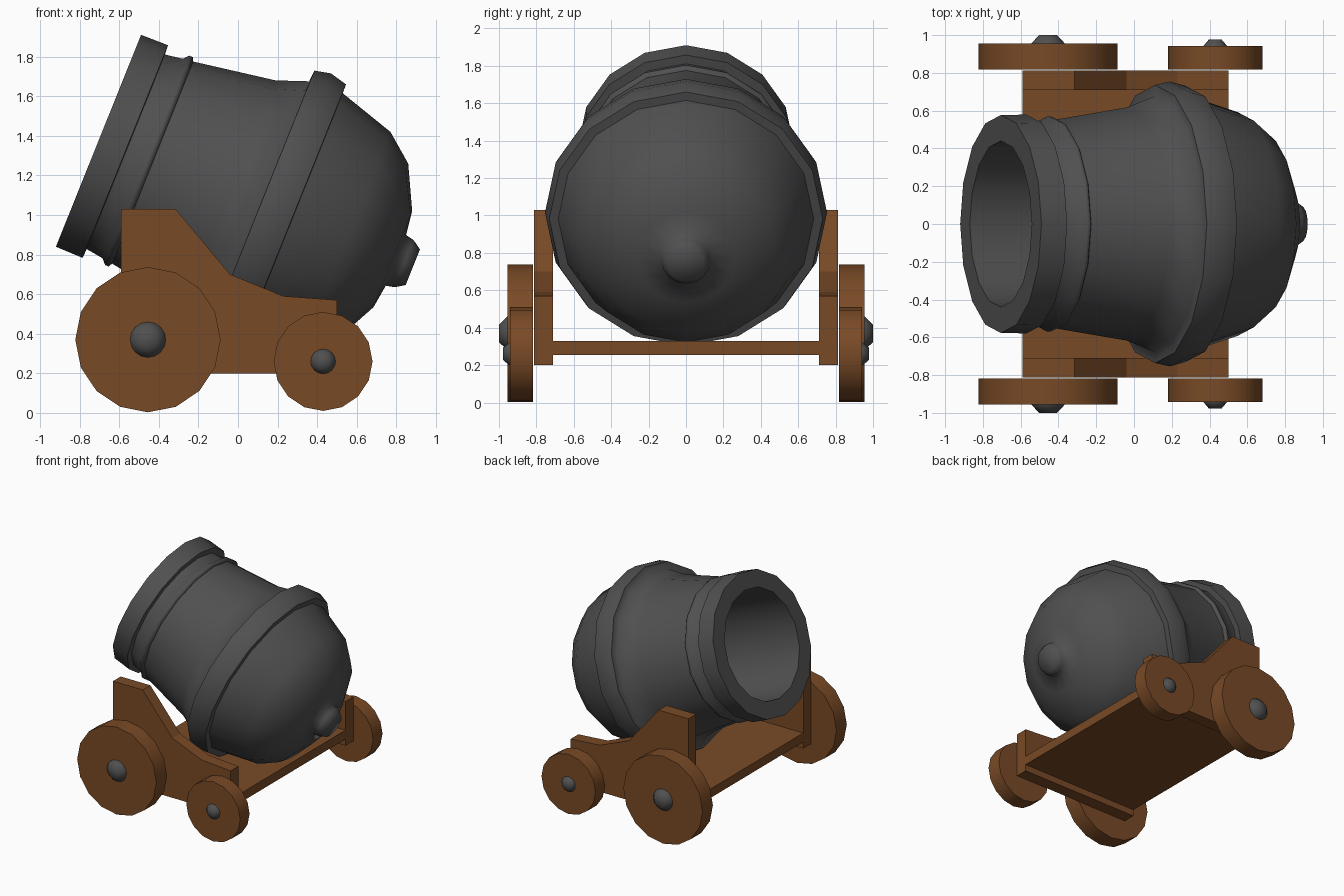
import bpy
import bmesh
from math import sin, cos, pi, radians

cube = bpy.data.objects.get("Cube")
if cube:
    bpy.data.objects.remove(cube, do_unlink=True)


def material(name, rgb):
    mat = bpy.data.materials.new(name)
    mat.use_nodes = True
    mat.diffuse_color = (*rgb, 1)
    bsdf = next(n for n in mat.node_tree.nodes if n.type == 'BSDF_PRINCIPLED')
    bsdf.inputs["Base Color"].default_value = (*rgb, 1)
    return mat


IRON = material("dark iron", (0.08, 0.08, 0.08))
WOOD = material("brown wood", (0.19, 0.068, 0.019))


def finish(bm, name, mat, smooth=False):
    """Turn a bmesh into a named object."""
    bmesh.ops.recalc_face_normals(bm, faces=bm.faces)
    mesh = bpy.data.meshes.new(name)
    bm.to_mesh(mesh)
    bm.free()
    mesh.materials.append(mat)
    obj = bpy.data.objects.new(name, mesh)
    bpy.context.collection.objects.link(obj)
    if smooth:
        bpy.ops.object.select_all(action='DESELECT')
        obj.select_set(True)
        bpy.context.view_layer.objects.active = obj
        bpy.ops.object.shade_smooth_by_angle(angle=radians(70))
    return obj


def lathe(name, profile, mat, location, rotation, sides=16):
    """Revolve (height, radius) points about local z and cap both ends."""
    bm = bmesh.new()
    rings = [[bm.verts.new((r * cos(2 * pi * i / sides), r * sin(2 * pi * i / sides), h))
              for i in range(sides)] for h, r in profile]
    for a, b in zip(rings, rings[1:]):
        for i in range(sides):
            j = (i + 1) % sides
            bm.faces.new((a[i], a[j], b[j], b[i]))
    bm.faces.new(rings[0])
    bm.faces.new(rings[-1])
    obj = finish(bm, name, mat, True)
    obj.location = location
    obj.rotation_euler = rotation
    return obj


def extrude_outline(name, outline, y0, y1, mat):
    """Extrude an (x, z) outline from y0 to y1."""
    bm = bmesh.new()
    face = bm.faces.new([bm.verts.new((x, y0, z)) for x, z in outline])
    new = bmesh.ops.extrude_face_region(bm, geom=[face])["geom"]
    bmesh.ops.translate(bm, vec=(0, y1 - y0, 0),
                        verts=[v for v in new if isinstance(v, bmesh.types.BMVert)])
    return finish(bm, name, mat)


# Barrel: bore, muzzle ring, collar, chase, breech band, dome and knob
barrel = [(1.0, 0.44), (0, 0.44), (0, 0.577), (0.146, 0.579), (0.149, 0.53),
          (0.24, 0.543), (0.265, 0.57), (0.285, 0.57), (0.295, 0.55),
          (0.717, 0.617), (0.876, 0.676), (0.88, 0.736), (0.963, 0.754),
          (1.054, 0.731), (1.056, 0.683), (1.352, 0.592), (1.495, 0.477),
          (1.603, 0.262), (1.62, 0.138), (1.665, 0.128), (1.712, 0.097)]
lathe("barrel", barrel, IRON, (-0.705, 0, 1.375), (0, radians(111.9), 0))

# Carriage bed
extrude_outline("carriage_bed", [(-0.59, 0.255), (0.5, 0.255), (0.5, 0.33), (-0.59, 0.33)],
                -0.71, 0.71, WOOD)

# Cheeks, wheels and hubs on both sides
cheek = [(-0.59, 0.2), (0.5, 0.2), (0.5, 0.57), (0.23, 0.59),
         (-0.04, 0.7), (-0.315, 1.03), (-0.59, 1.03)]
wheels = [("large", -0.455, 0.37, 0.367, 0.955, 0.09, 0.045),
          ("small", 0.43, 0.26, 0.25, 0.942, 0.063, 0.036)]
for side, s in (("front", -1), ("back", 1)):
    extrude_outline(side + "_cheek", cheek, s * 0.71, s * 0.812, WOOD)
    turn = (-s * pi / 2, 0, 0)
    for size, x, z, radius, face, hub, depth in wheels:
        lathe(f"{side}_{size}_wheel", [(0.818, radius), (face, radius)],
              WOOD, (x, 0, z), turn)
        lathe(f"{side}_{size}_hub", [(face - 0.02, hub), (face, hub), (face + depth, hub * 0.52)],
              IRON, (x, 0, z), turn)
